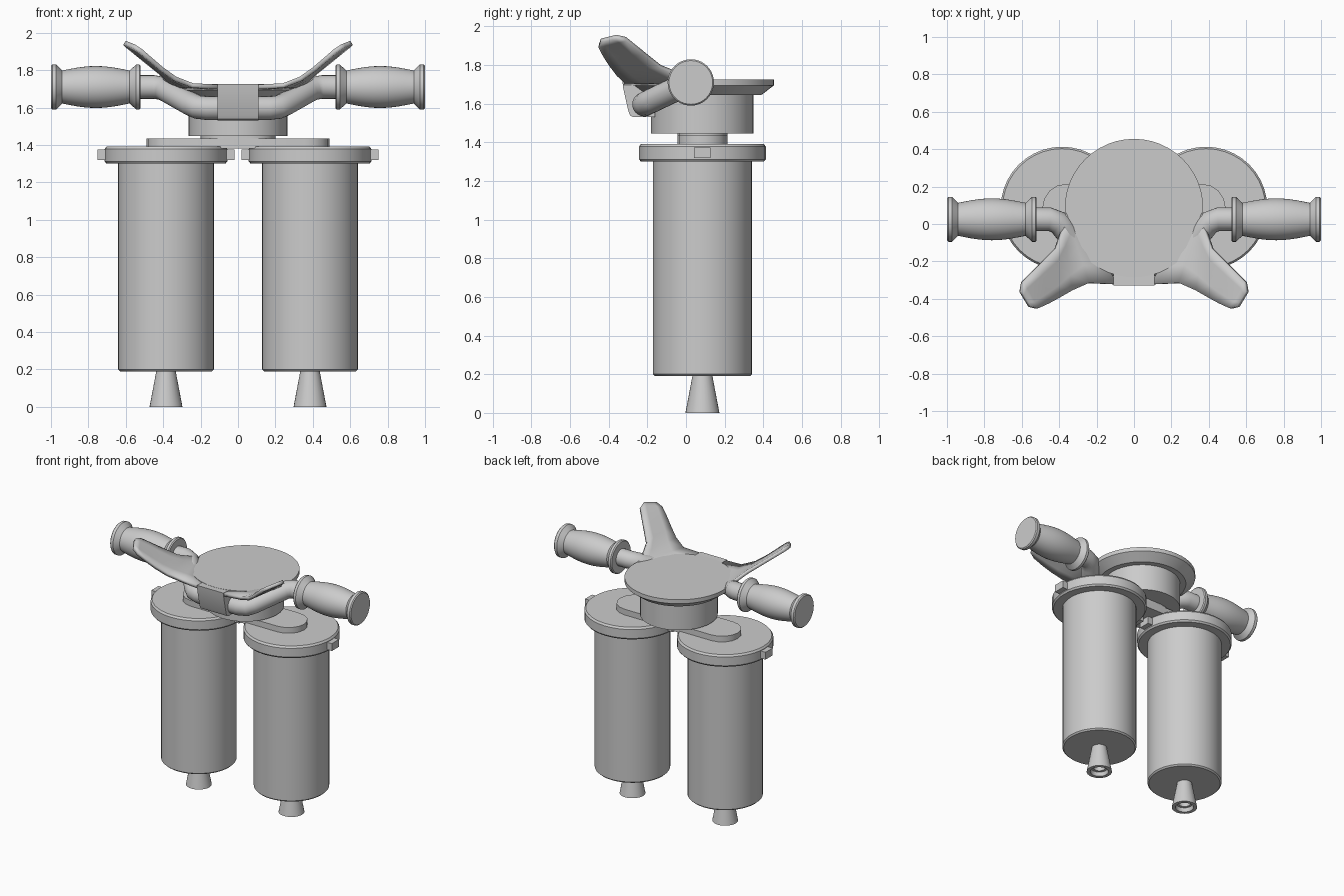
import bpy, bmesh, math
from mathutils import Matrix, Vector

if "Cube" in bpy.data.objects:
    bpy.data.objects.remove(bpy.data.objects["Cube"])

GREY = (0.6, 0.6, 0.6, 1)
mat = bpy.data.materials.new("plain grey")
mat.use_nodes = True
mat.diffuse_color = GREY
mat.node_tree.nodes["Principled BSDF"].inputs["Base Color"].default_value = GREY

CY = 0.085      # depth of the canister and head axes
CX = 0.385      # sideways offset of each canister


def finish(name, bm, mirror=False, recalc=True, thickness=0, angle=35):
    """Turn a bmesh into a named, shaded object."""
    if recalc:
        bmesh.ops.recalc_face_normals(bm, faces=bm.faces)
    mesh = bpy.data.meshes.new(name)
    bm.to_mesh(mesh)
    bm.free()
    obj = bpy.data.objects.new(name, mesh)
    bpy.context.collection.objects.link(obj)
    mesh.materials.append(mat)
    if thickness:
        mod = obj.modifiers.new("thickness", "SOLIDIFY")
        mod.thickness = thickness
        mod.offset = -1
    if mirror:
        obj.modifiers.new("mirror", "MIRROR").use_mirror_merge = False
    bpy.ops.object.select_all(action="DESELECT")
    obj.select_set(True)
    bpy.context.view_layer.objects.active = obj
    bpy.ops.object.shade_smooth_by_angle(angle=math.radians(angle))
    return obj


def lathe(name, profile, matrix, mirror=False, segments=40):
    """Spin (radius, height) points about z, then place the result."""
    bm = bmesh.new()
    verts = [bm.verts.new((r, 0, z)) for r, z in profile]
    edges = [bm.edges.new(pair) for pair in zip(verts, verts[1:])]
    bmesh.ops.spin(bm, geom=verts + edges, axis=(0, 0, 1), cent=(0, 0, 0),
                   angle=math.tau, steps=segments, use_duplicate=False)
    bmesh.ops.remove_doubles(bm, verts=bm.verts, dist=0.0005)
    bm.transform(matrix)
    return finish(name, bm, mirror)


def prism(name, outline, direction, mirror=False):
    """Extrude a closed outline of 3D points along a direction."""
    bm = bmesh.new()
    face = bm.faces.new([bm.verts.new(p) for p in outline])
    new = bmesh.ops.extrude_face_region(bm, geom=[face])["geom"]
    bmesh.ops.translate(bm, vec=direction,
                        verts=[v for v in new if isinstance(v, bmesh.types.BMVert)])
    return finish(name, bm, mirror)


def stadium(half_length, radius, z, steps=8):
    """Outline of a plate with round ends."""
    points = []
    for side in (1, -1):
        for i in range(steps + 1):
            a = math.pi * i / steps - math.pi / 2
            points.append((side * (half_length - radius + radius * math.cos(a)),
                           CY + side * radius * math.sin(a), z))
    return points


# Canisters with collars, lugs and hollow nozzles
can = Matrix.Translation((CX, CY, 0))
lathe("canister", [(0, 0.19), (0.247, 0.19), (0.257, 0.20), (0.257, 1.33), (0, 1.33)],
      can, True)
lathe("collar", [(0.25, 1.30), (0.318, 1.30), (0.328, 1.312), (0.328, 1.378),
                 (0.318, 1.392), (0, 1.392)], can, True)
lathe("nozzle", [(0.05, 0.20), (0.088, 0), (0.063, 0), (0.058, 0.03),
                 (0.04, 0.03), (0.04, 0.12), (0, 0.12)], can, True, 28)
bm = bmesh.new()
for side in (-1, 1):
    bmesh.ops.create_cube(bm, size=1, matrix=Matrix.Translation(
        (CX + side * 0.335, CY, 1.347)) @ Matrix.Diagonal((0.06, 0.085, 0.055, 1)))
finish("collar_lugs", bm, True)

# Bridge plate and neck joining the canisters to the head
prism("bridge_plate", stadium(0.49, 0.13, 1.38), (0, 0, 0.055))
prism("neck", stadium(0.2, 0.13, 1.43), (0, 0, 0.03))

# Head drum and flared top disc
head = Matrix.Translation((0, CY, 0))
lathe("head_drum", [(0, 1.447), (0.265, 1.447), (0.265, 1.67), (0, 1.67)], head)
lathe("top_disc", [(0, 1.645), (0.305, 1.645), (0.37, 1.695), (0.37, 1.725), (0, 1.725)],
      head, segments=48)

# Front clamp block holding the bar
side_profile = [(-0.33, 1.725), (-0.325, 1.68), (-0.298, 1.56), (-0.288, 1.538),
                (-0.27, 1.53), (-0.16, 1.53), (-0.16, 1.72)]
prism("front_clamp", [(-0.11, y, z) for y, z in side_profile], (0.22, 0, 0))

# Upswept wings: matching points along the leading and trailing edges
lead = [(0.09, -0.322, 1.722), (0.24, -0.315, 1.73), (0.33, -0.355, 1.765),
        (0.40, -0.395, 1.815), (0.455, -0.425, 1.862), (0.51, -0.45, 1.91),
        (0.55, -0.44, 1.937)]
trail = [(0.30, 0.08, 1.71), (0.362, 0.06, 1.725), (0.375, -0.03, 1.76),
         (0.41, -0.13, 1.80), (0.50, -0.22, 1.872), (0.59, -0.31, 1.945),
         (0.60, -0.36, 1.957)]
bm = bmesh.new()
rows = []
for a, b in zip(lead, trail):
    a, b = Vector(a), Vector(b)
    rows.append([bm.verts.new(a.lerp(b, t / 4)) for t in range(5)])
for r0, r1 in zip(rows, rows[1:]):
    for j in range(4):
        bm.faces.new((r0[j], r1[j], r1[j + 1], r0[j + 1]))
finish("wing", bm, True, recalc=False, thickness=0.025)

# Bent handlebar tube
half = [(0.17, -0.215, 1.597), (0.215, -0.205, 1.602), (0.25, -0.175, 1.617),
        (0.375, -0.025, 1.688), (0.405, 0.008, 1.703), (0.45, 0.025, 1.71),
        (0.56, 0.025, 1.71)]
path = [(-x, y, z) for x, y, z in reversed(half)] + half
bm = bmesh.new()
rings = []
for i, p in enumerate(path):
    ahead = Vector(path[min(i + 1, len(path) - 1)])
    behind = Vector(path[max(i - 1, 0)])
    tangent = (ahead - behind).normalized()
    u = tangent.cross(Vector((0, 0, 1))).normalized()
    v = u.cross(tangent)
    rings.append([bm.verts.new(Vector(p) + 0.063 * (u * math.cos(a) + v * math.sin(a)))
                  for a in (math.tau * k / 24 for k in range(24))])
for r0, r1 in zip(rings, rings[1:]):
    for k in range(24):
        bm.faces.new((r0[k], r0[k - 1], r1[k - 1], r1[k]))
bm.faces.new(rings[0])
bm.faces.new(rings[-1])
finish("handlebar", bm, angle=50)

# Barrel-shaped hand grips with flanged ends
bulge = [(0.088 + 0.024 * math.sin(math.pi * i / 10), 0.58 + 0.036 * i) for i in range(11)]
grip = ([(0, 0.52), (0.113, 0.52), (0.12, 0.527), (0.12, 0.545), (0.113, 0.552)] + bulge
        + [(0.113, 0.965), (0.12, 0.972), (0.12, 0.993), (0.113, 1.0), (0, 1.0)])
lathe("hand_grip", grip, Matrix.Translation((0, 0.025, 1.71))
      @ Matrix.Rotation(math.pi / 2, 4, "Y"), True)
